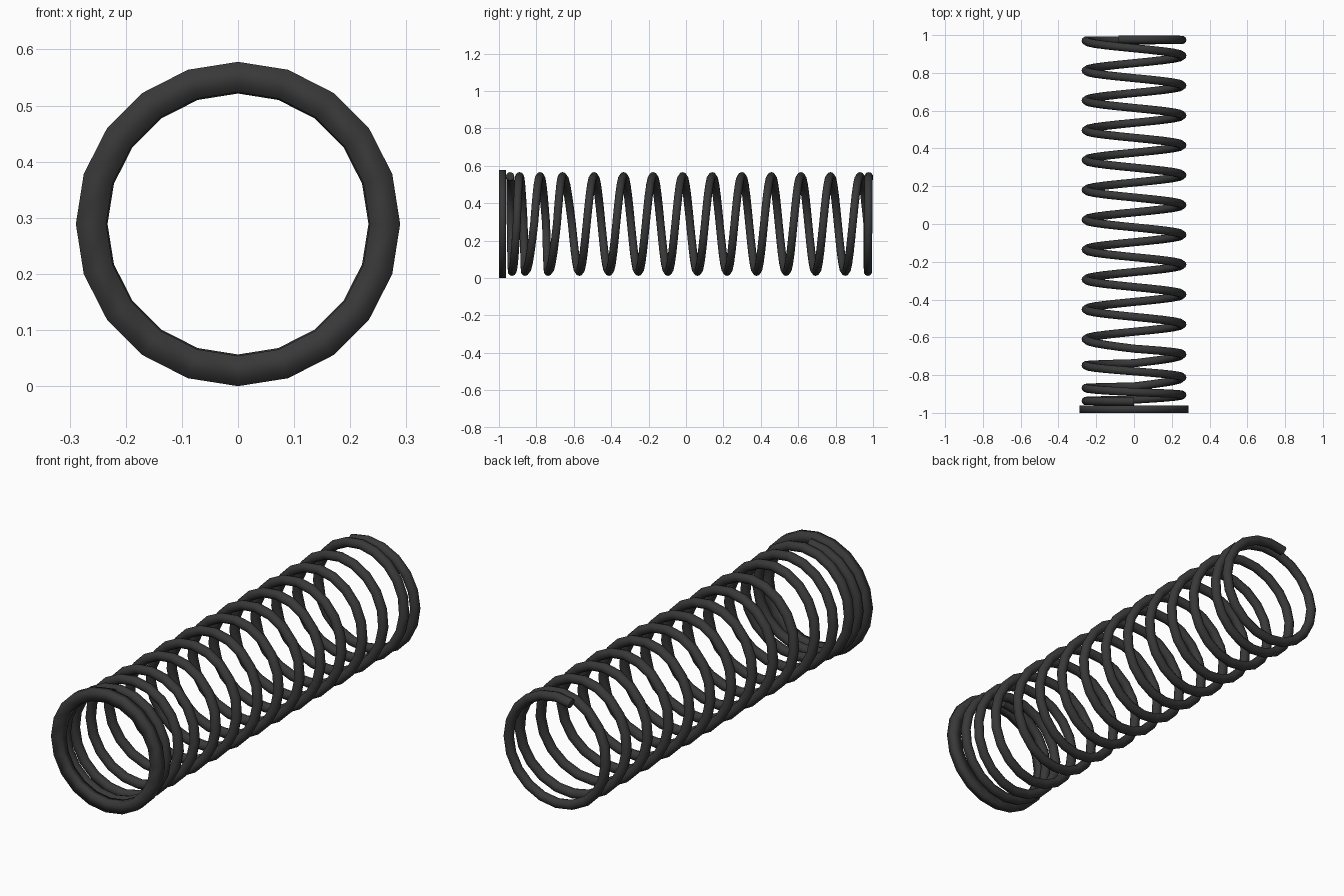
import bpy, bmesh
from math import sin, cos, pi, radians

if "Cube" in bpy.data.objects:
    bpy.data.objects.remove(bpy.data.objects["Cube"])

CZ = 0.289          # height of the spring axis
STEP = 18           # degrees per segment (20 sides per turn)

mat = bpy.data.materials.new("dark_steel")
mat.diffuse_color = (0.04, 0.04, 0.04, 1)
mat.use_nodes = True
mat.node_tree.nodes["Principled BSDF"].inputs["Base Color"].default_value = mat.diffuse_color


def sweep(name, path, section, closed, smooth=True):
    """Sweep a (radial, axial) section along (angle, y) stations around the y axis."""
    bm = bmesh.new()
    loops = []
    for a, y in path:
        c, s = cos(radians(a)), sin(radians(a))
        loops.append([bm.verts.new((r * c, y + d, CZ + r * s)) for r, d in section])
    n = len(section)
    pairs = list(zip(loops, loops[1:]))
    if closed:
        pairs.append((loops[-1], loops[0]))
    for p, q in pairs:
        for i in range(n):
            j = (i + 1) % n
            bm.faces.new((p[i], p[j], q[j], q[i]))
    if not closed:
        bm.faces.new(loops[0])
        bm.faces.new(loops[-1])
    bmesh.ops.recalc_face_normals(bm, faces=bm.faces)
    for f in bm.faces:
        f.smooth = smooth and len(f.verts) == 4
    me = bpy.data.meshes.new(name)
    bm.to_mesh(me)
    bm.free()
    me.materials.append(mat)
    ob = bpy.data.objects.new(name, me)
    bpy.context.collection.objects.link(ob)
    return ob


# Coil pitch: tight turns at the front, ten even turns, one flat turn at the back
keys = [(90, -.94), (180, -.937), (270, -.93), (360, -.905), (450, -.89),
        (540, -.868), (630, -.86), (720, -.812), (810, -.78), (900, -.748),
        (990, -.737), (1080, -.69), (1170, -.66), (1260, -.61),
        (4860, .97), (5148, .9775)]


def coil_y(a):
    for (a0, y0), (a1, y1) in zip(keys, keys[1:]):
        if a <= a1:
            return y0 + (y1 - y0) * (a - a0) / (a1 - a0)
    return keys[-1][1]


# Wire coil with round section
wire = [(0.255 + 0.0225 * cos(2 * pi * i / 10), 0.0225 * sin(2 * pi * i / 10))
        for i in range(10)]
sweep("spring_coil", [(a, coil_y(a)) for a in range(90, 5149, STEP)], wire, False)

# Flat ring closing the front end
ring = [(0.235, -1.0), (0.289, -1.0), (0.289, -0.962), (0.235, -0.962)]
sweep("end_ring", [(a, 0) for a in range(0, 360, STEP)], ring, True)
